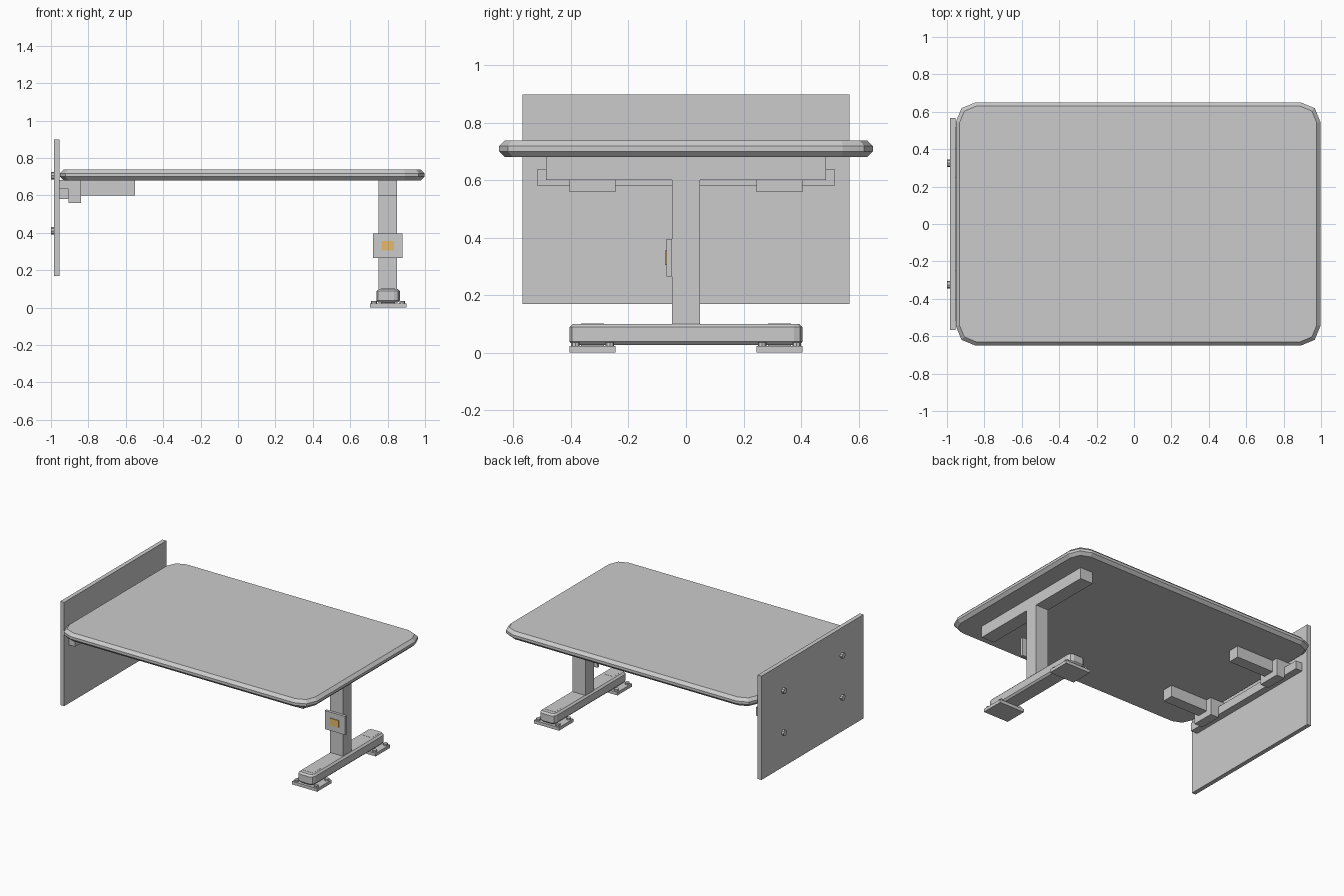
import bpy, bmesh, math

if "Cube" in bpy.data.objects:
    bpy.data.objects.remove(bpy.data.objects["Cube"])


def finish(name, bm, bevel=0):
    bmesh.ops.recalc_face_normals(bm, faces=bm.faces)
    me = bpy.data.meshes.new(name)
    bm.to_mesh(me)
    bm.free()
    ob = bpy.data.objects.new(name, me)
    bpy.context.collection.objects.link(ob)
    if bevel:
        mod = ob.modifiers.new("edge_chamfer", "BEVEL")
        mod.width = bevel
        mod.segments = 1
        mod.limit_method = "ANGLE"
        mod.angle_limit = math.radians(60)
    return ob


def box(name, x0, x1, y0, y1, z0, z1):
    bm = bmesh.new()
    bmesh.ops.create_cube(bm, size=1)
    for v in bm.verts:
        v.co.x = x0 if v.co.x < 0 else x1
        v.co.y = y0 if v.co.y < 0 else y1
        v.co.z = z0 if v.co.z < 0 else z1
    return finish(name, bm)


def rounded_slab(name, x0, x1, y0, y1, z0, z1, radius, segments, bevel):
    """Slab with rounded plan corners and chamfered top and bottom rims."""
    bm = bmesh.new()
    corners = [(x1 - radius, y1 - radius), (x0 + radius, y1 - radius),
               (x0 + radius, y0 + radius), (x1 - radius, y0 + radius)]
    ring = []
    for i, (cx, cy) in enumerate(corners):
        for j in range(segments + 1):
            a = math.pi / 2 * (i + j / segments)
            ring.append(bm.verts.new((cx + radius * math.cos(a), cy + radius * math.sin(a), z0)))
    face = bm.faces.new(ring)
    ext = bmesh.ops.extrude_face_region(bm, geom=[face])
    for g in ext["geom"]:
        if isinstance(g, bmesh.types.BMVert):
            g.co.z = z1
    return finish(name, bm, bevel)


def cylinder(name, loc, radius, depth, axis="Z", sides=8):
    rot = (0, math.pi / 2, 0) if axis == "X" else (0, 0, 0)
    bpy.ops.mesh.primitive_cylinder_add(vertices=sides, radius=radius, depth=depth,
                                        location=loc, rotation=rot)
    bpy.context.object.name = name


# Table top
rounded_slab("table_top", -0.953, 0.997, -0.65, 0.65, 0.68, 0.738, 0.105, 2, 0.02)

# Wall panel and its bolts
box("wall_panel", -0.985, -0.955, -0.568, 0.568, 0.168, 0.898)
for y in (-0.325, 0.325):
    for z in (0.41, 0.705):
        cylinder("panel_bolt", (-0.99, y, z), 0.02, 0.02, "X")

# Hinge rail with two brackets under the top
box("hinge_rail", -0.955, -0.905, -0.517, 0.517, 0.58, 0.638)
for s in (-1, 1):
    y = 0.325 * s
    box("hinge_block", -0.905, -0.84, y - 0.08, y + 0.08, 0.558, 0.682)
    box("hinge_cap", -0.955, -0.905, y - 0.08, y + 0.08, 0.638, 0.682)
    box("support_arm", -0.84, -0.55, y - 0.04, y + 0.04, 0.6, 0.682)

# Leg column and cross beam
box("leg_column", 0.75, 0.85, -0.048, 0.048, 0.09, 0.6)
box("cross_beam", 0.75, 0.85, -0.487, 0.487, 0.6, 0.682)

# Latch plate with coloured button
box("latch_plate", 0.722, 0.88, -0.067, -0.048, 0.265, 0.395)
button = box("latch_button", 0.767, 0.833, -0.073, -0.067, 0.305, 0.355)
mat = bpy.data.materials.new("button_amber")
mat.diffuse_color = (0.8, 0.5, 0.15, 1)
mat.use_nodes = True
mat.node_tree.nodes["Principled BSDF"].inputs["Base Color"].default_value = mat.diffuse_color
button.data.materials.append(mat)

# Foot bar, pads, pad stems and pad screws
rounded_slab("foot_bar", 0.74, 0.865, -0.405, 0.405, 0.026, 0.1, 0.03, 2, 0.012)
for s in (-1, 1):
    y = 0.325 * s
    box("foot_pad", 0.705, 0.9, y - 0.08, y + 0.08, 0, 0.022)
    box("pad_stem", 0.765, 0.84, y - 0.04, y + 0.04, 0.015, 0.101)
    for x in (0.727, 0.878):
        for dy in (-0.06, 0.06):
            cylinder("pad_screw", (x, y + dy, 0.026), 0.015, 0.018)
